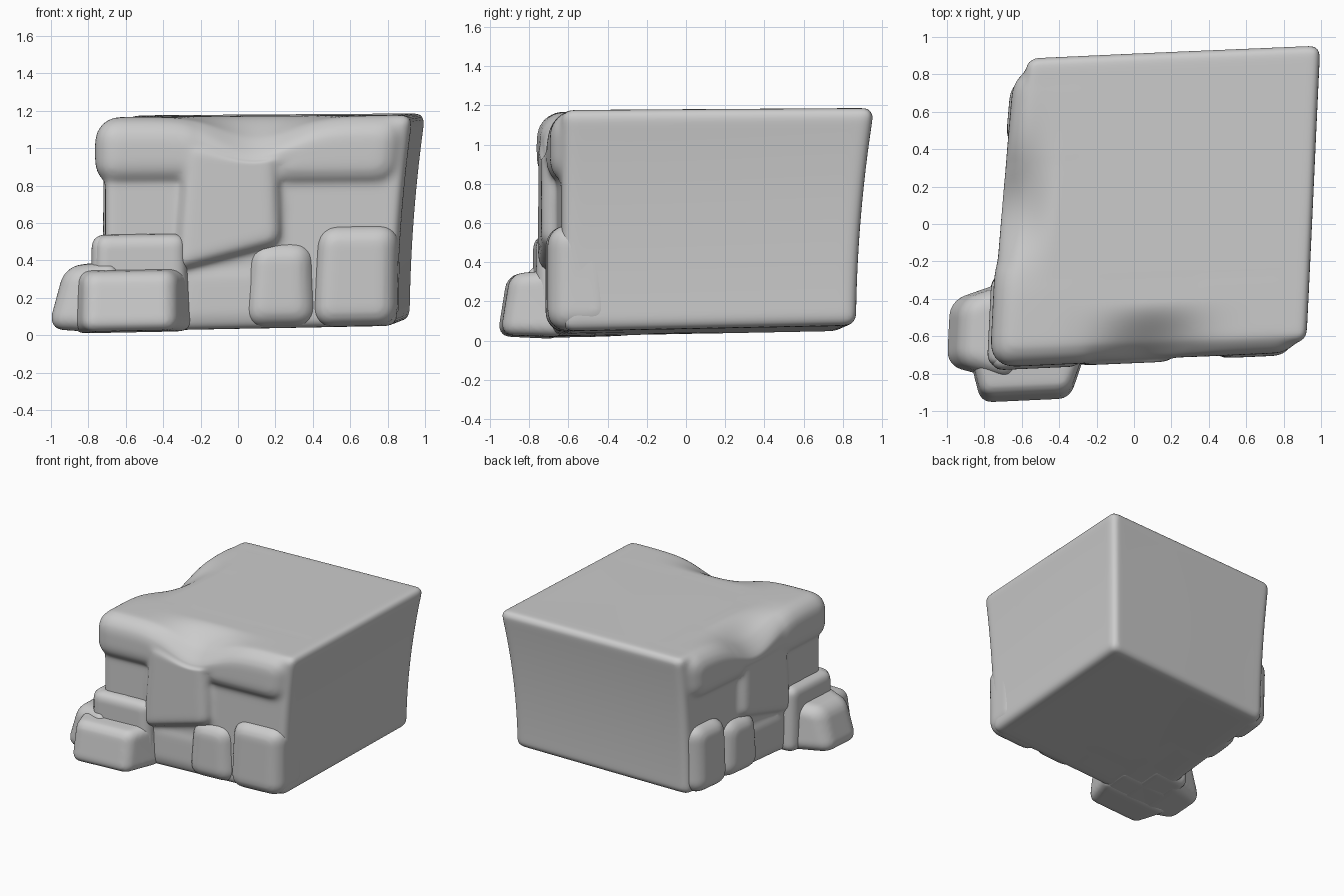
import bpy, bmesh, math
from mathutils import Vector

if "Cube" in bpy.data.objects:
    bpy.data.objects.remove(bpy.data.objects["Cube"])

stone = bpy.data.materials.new("plain_grey")
stone.use_nodes = True
grey = (0.6, 0.6, 0.6, 1)
stone.diffuse_color = grey
stone.node_tree.nodes["Principled BSDF"].inputs["Base Color"].default_value = grey


def step(a, b, v):
    t = min(max((v - a) / (b - a), 0), 1)
    return t * t * (3 - 2 * t)


def warp(p):
    """Lean, flare and tilt each part; scoop both roof edges."""
    x, y, z = p
    t = min(max(z / 1.18, 0), 1)
    for along, depth in ((x, y), (y, x)):
        dip = math.exp(-((along - 0.1) / 0.24) ** 2) * step(-0.42, -0.72, depth)
        p.z -= 0.14 * dip * step(0.85, 1.15, z)
    p.z += 0.02 * (x + y) * (1 - t) + 0.007 * (x + y) * t
    p.x += 0.05 * y + 0.085 * t * t * step(-0.5, 0.9, x)
    p.x += 0.04 * max(0, y + 0.3) * step(0.3, -0.6, x)
    p.y += 0.045 * x + 0.095 * t * t * step(-0.5, 0.9, y)


def block(bm, lo, hi, bevel, taper=1.0, side=False, top=1.0, skew=0.0, lean=0.0):
    """Rounded block, narrower at its outer face and top; side swaps x and y."""
    part = bmesh.new()
    bmesh.ops.create_cube(part, size=1)
    lo, hi = Vector(lo), Vector(hi)
    mid, size = (lo + hi) / 2, hi - lo
    for v in part.verts:
        k = taper if v.co.y < 0 else 1
        kt = top if v.co.z > 0 else 1
        c = v.co.copy()
        v.co = mid + Vector((c.x * size.x * k * kt, c.y * size.y,
                             c.z * size.z * (0.6 + 0.4 * k)))
        if c.z < 0:
            v.co.z += skew * c.x
        elif c.y < 0:
            v.co.y += lean
    bmesh.ops.bevel(part, geom=part.edges[:], offset=bevel, segments=5,
                    profile=0.5, affect='EDGES', clamp_overlap=True)
    if side:
        for v in part.verts:
            v.co.x, v.co.y = v.co.y, v.co.x
        bmesh.ops.reverse_faces(part, faces=part.faces[:])
    temp = bpy.data.meshes.new("temp")
    part.to_mesh(temp)
    part.free()
    bm.from_mesh(temp)
    bpy.data.meshes.remove(temp)


def finish(name, bm, voxel, smooth):
    """Fuse the blocks, soften the joints and warp the result."""
    mesh = bpy.data.meshes.new(name)
    bm.to_mesh(mesh)
    bm.free()
    obj = bpy.data.objects.new(name, mesh)
    bpy.context.collection.objects.link(obj)
    fuse = obj.modifiers.new("fuse", 'REMESH')
    fuse.mode = 'VOXEL'
    fuse.voxel_size = voxel
    soft = obj.modifiers.new("soften", 'SMOOTH')
    soft.factor = 0.5
    soft.iterations = smooth
    bpy.ops.object.select_all(action='DESELECT')
    obj.select_set(True)
    bpy.context.view_layer.objects.active = obj
    for m in ("fuse", "soften"):
        bpy.ops.object.modifier_apply(modifier=m)
    for v in obj.data.vertices:
        warp(v.co)
    obj.data.materials.clear()
    obj.data.materials.append(stone)
    bpy.ops.object.shade_smooth()


# Main body with overhanging roof edges and a bulge on both carved sides
body = bmesh.new()
block(body, (-0.66, -0.67, 0.045), (0.88, 0.83, 1.175), 0.05)
for side, end, bulge in ((False, 0.86, -0.745), (True, 0.79, -0.715)):
    block(body, (-0.735, -0.735, 0.81), (-0.15, -0.1, 1.175), 0.13, side=side)
    block(body, (-0.4, -0.725, 0.85), (0.4, -0.2, 1.172), 0.12, side=side)
    block(body, (0.15, -0.725, 0.79), (end, -0.2, 1.175), 0.13, side=side)
    block(body, (-0.34, bulge, 0.41), (0.3, -0.4, 1.07), 0.06, 0.85, side, 0.85, 0.14)
    block(body, (-0.67, -0.68, 0.06), (-0.25, -0.2, 0.95), 0.03, side=side)
    block(body, (-0.3, -0.68, 0.05), (0.2, -0.3, 0.4), 0.08, side=side)
finish("carved_body", body, 0.018, 9)

# Lower lumps repeated on the front and the right side
for side, where, end in ((False, "front", 0.89), (True, "side", 0.81)):
    ledge = bmesh.new()
    block(ledge, (-0.75, -0.75, 0.04), (-0.22, -0.4, 0.56), 0.06, 0.95, side, 0.95)
    finish(where + "_ledge", ledge, 0.015, 4)
    inner = bmesh.new()
    block(inner, (0.05, -0.725, 0.045), (0.47, -0.4, 0.51), 0.1, 0.9, side, 0.85)
    finish(where + "_inner_lump", inner, 0.015, 5)
    outer = bmesh.new()
    block(outer, (0.43, -0.74, 0.045), (end, -0.4, 0.59), 0.1, 0.97, side, 0.95)
    finish(where + "_outer_lump", outer, 0.015, 5)

# Corner feet, narrower towards their outer ends
foot = bmesh.new()
block(foot, (-0.87, -0.93, 0.035), (-0.2, -0.6, 0.38), 0.06, 0.72, False, 0.96, lean=0.05)
finish("front_foot", foot, 0.015, 4)
foot = bmesh.new()
block(foot, (-0.83, -0.985, 0.035), (-0.25, -0.6, 0.42), 0.08, 0.62, True, 0.92, lean=0.09)
finish("side_foot", foot, 0.015, 4)
